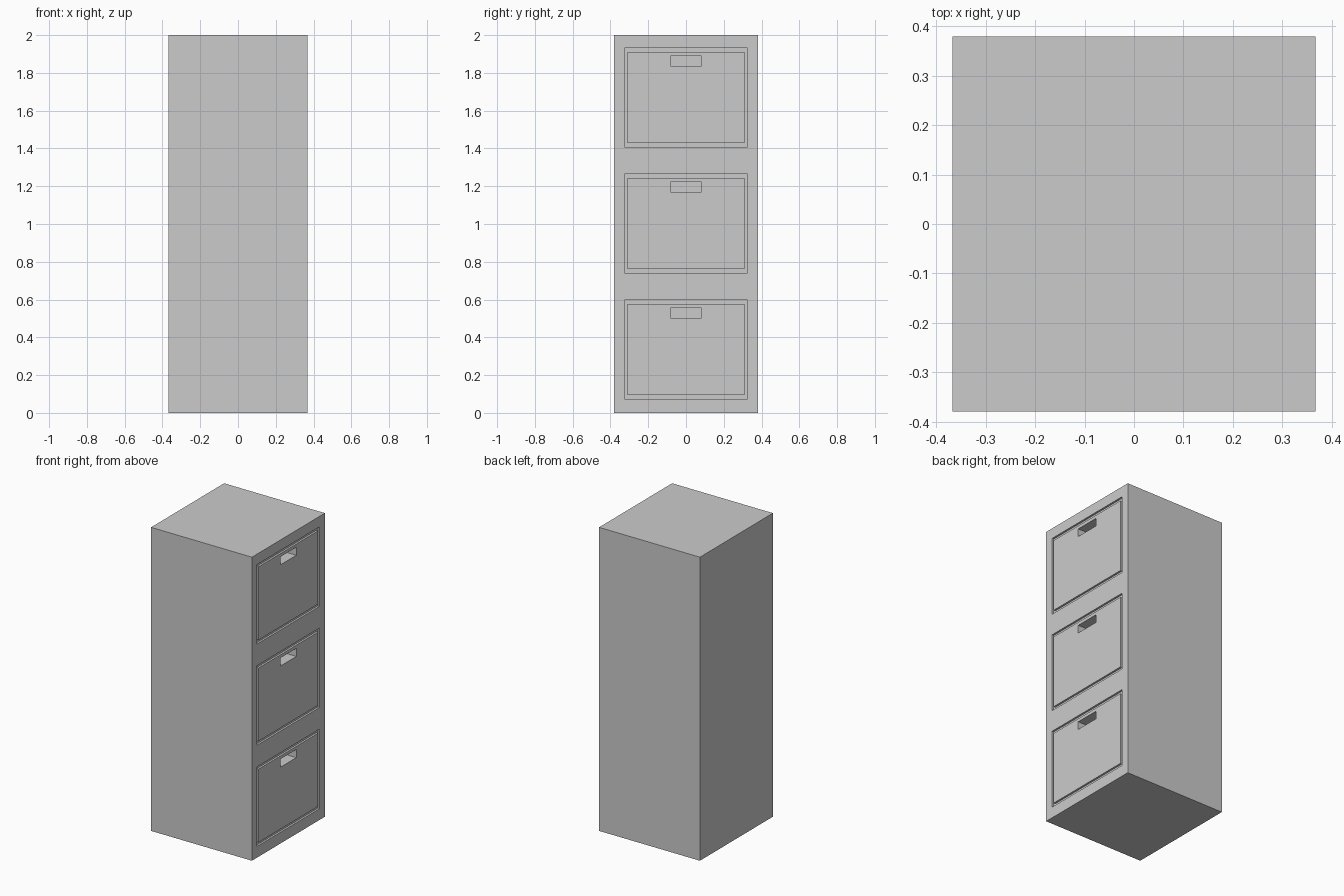
import bpy, bmesh

if "Cube" in bpy.data.objects:
    bpy.data.objects.remove(bpy.data.objects["Cube"])

W, D, H = 0.735, 0.76, 2.0       # cabinet size
FACE = W / 2                     # drawer fronts are on the +x side
PITCH = 0.6665                   # drawer spacing
GROOVE, POCKET, OVER = 0.013, 0.07, 0.02


def rect(bm, x, y, z0, z1):
    return [bm.verts.new(p) for p in ((x, -y, z0), (x, y, z0), (x, y, z1), (x, -y, z1))]


def bridge(bm, a, b):
    for i in range(4):
        j = (i + 1) % 4
        bm.faces.new((a[i], a[j], b[j], b[i]))


def box(bm, x0, x1, y, z0, z1):
    a, b = rect(bm, x0, y, z0, z1), rect(bm, x1, y, z0, z1)
    bridge(bm, a, b)
    bm.faces.new(a)
    bm.faces.new(b)


def ring(bm, x0, x1, outer, inner):
    loops = [rect(bm, x0, *outer), rect(bm, x1, *outer),
             rect(bm, x1, *inner), rect(bm, x0, *inner)]
    for i in range(4):
        bridge(bm, loops[i], loops[(i + 1) % 4])


def finish(bm, name):
    bmesh.ops.recalc_face_normals(bm, faces=bm.faces)
    mesh = bpy.data.meshes.new(name)
    bm.to_mesh(mesh)
    bm.free()
    obj = bpy.data.objects.new(name, mesh)
    bpy.context.collection.objects.link(obj)
    return obj


# Cabinet body
bm = bmesh.new()
box(bm, -FACE, FACE, D / 2, 0, H)
cabinet = finish(bm, "cabinet")

# Drawer outline grooves and recessed hand pulls
bm = bmesh.new()
for i in range(3):
    z = i * PITCH
    ring(bm, FACE - GROOVE, FACE + OVER,
         (0.325, z + 0.074, z + 0.598), (0.31, z + 0.095, z + 0.577))
    box(bm, FACE - POCKET, FACE + OVER, 0.082, z + 0.503, z + 0.556)
cutter = finish(bm, "drawer_cutter")
cutter.hide_render = True

mod = cabinet.modifiers.new("drawers", 'BOOLEAN')
mod.operation = 'DIFFERENCE'
mod.solver = 'EXACT'
mod.object = cutter
bpy.context.view_layer.objects.active = cabinet
bpy.ops.object.modifier_apply(modifier=mod.name)
bpy.data.objects.remove(cutter)
